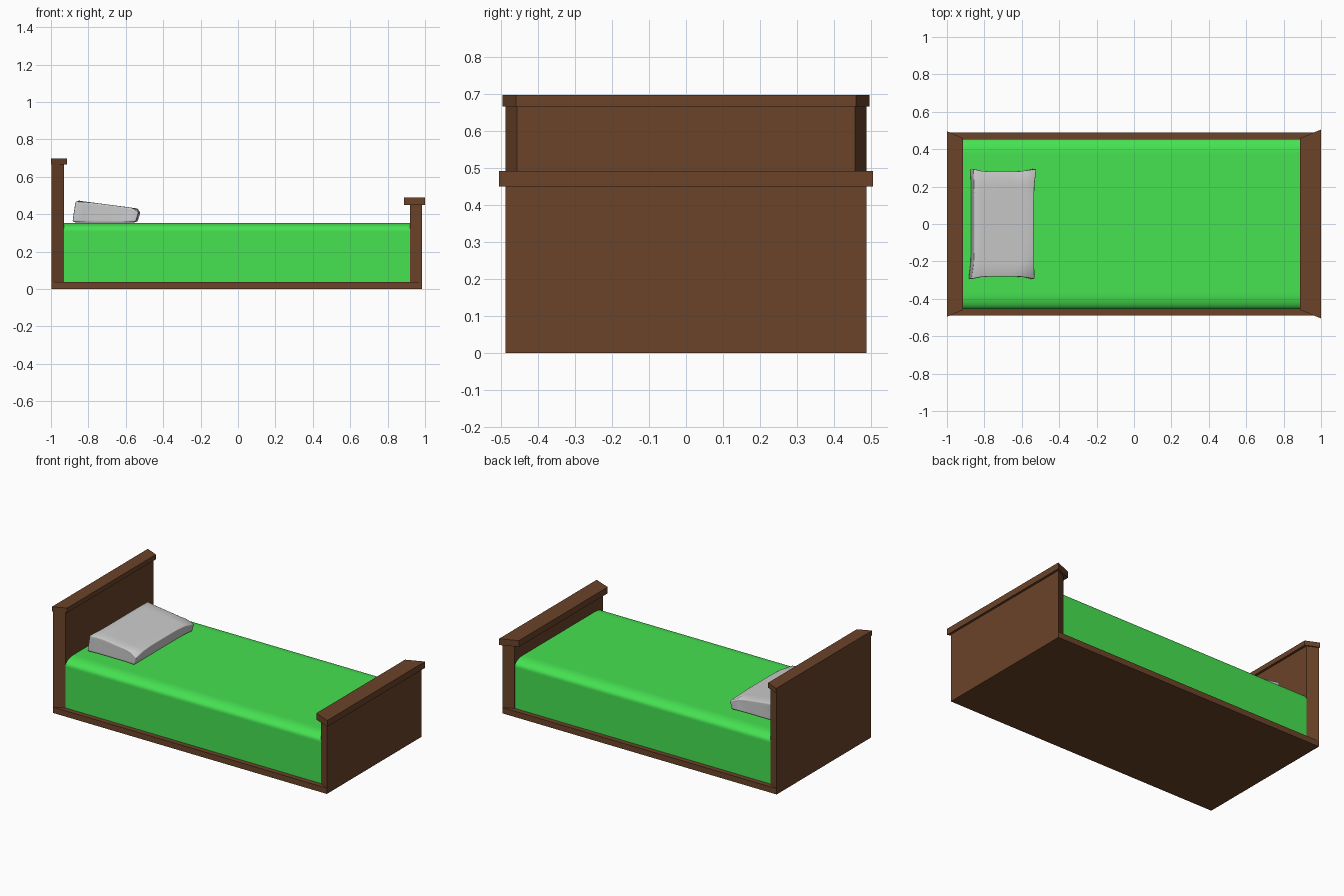
import bpy, bmesh, math

if "Cube" in bpy.data.objects:
    bpy.data.objects.remove(bpy.data.objects["Cube"])


def material(name, rgb):
    m = bpy.data.materials.new(name)
    m.diffuse_color = (*rgb, 1)
    m.use_nodes = True
    m.node_tree.nodes["Principled BSDF"].inputs["Base Color"].default_value = m.diffuse_color
    return m


wood = material("dark_wood", (0.146, 0.056, 0.022))
green = material("green_blanket", (0.061, 0.76, 0.083))


def add_object(name, bm, mat=None, smooth=None):
    bmesh.ops.recalc_face_normals(bm, faces=bm.faces)
    mesh = bpy.data.meshes.new(name)
    bm.to_mesh(mesh)
    bm.free()
    ob = bpy.data.objects.new(name, mesh)
    bpy.context.collection.objects.link(ob)
    if mat:
        mesh.materials.append(mat)
    if smooth:
        bpy.ops.object.select_all(action='DESELECT')
        bpy.context.view_layer.objects.active = ob
        ob.select_set(True)
        bpy.ops.object.shade_smooth_by_angle(angle=math.radians(smooth))
    return ob


def prism(name, points, offset, mat, smooth=None):
    """Extrude a closed outline of 3D points by an offset."""
    bm = bmesh.new()
    face = bm.faces.new([bm.verts.new(p) for p in points])
    ext = bmesh.ops.extrude_face_region(bm, geom=[face], use_keep_orig=True)
    bmesh.ops.translate(bm, vec=offset,
                        verts=[v for v in ext["geom"] if isinstance(v, bmesh.types.BMVert)])
    return add_object(name, bm, mat, smooth)


def board(name, x0, y0, x1, y1, z0, z1):
    """Upright board whose half width goes from y0 at x0 to y1 at x1."""
    outline = [(x0, -y0, z0), (x1, -y1, z0), (x1, y1, z0), (x0, y0, z0)]
    prism(name, outline, (0, 0, z1 - z0), wood)


# Wooden frame: the end boards taper towards the mattress
board("base", -0.998, 0.488, 0.985, 0.488, 0, 0.038)
board("headboard", -0.998, 0.488, -0.93, 0.457, 0.038, 0.666)
board("headboard_cap", -1.0, 0.496, -0.915, 0.459, 0.666, 0.697)
board("footboard", 0.92, 0.457, 0.985, 0.488, 0.038, 0.45)
board("footboard_cap", 0.888, 0.459, 1.0, 0.505, 0.45, 0.491)

# Mattress: rounded along both long upper edges
arc = [(0.375 + 0.08 * math.cos(a), 0.312 + 0.042 * math.sin(a))
       for a in (i * math.pi / 16 for i in range(9))]
half = [(0.455, 0.038), (0.455, 0.305)] + arc + [(0.365, 0.354)]
profile = half + [(-y, z) for y, z in reversed(half)]
prism("mattress", [(-0.932, y, z) for y, z in profile], (1.854, 0, 0), green, 40)

# Pillow: wedge-shaped cushion with flared, pinched corners
bm = bmesh.new()
bmesh.ops.create_cube(bm, size=2)
bmesh.ops.subdivide_edges(bm, edges=bm.edges[:], cuts=7, use_grid_fill=True)
rim = [e for e in bm.edges if e.calc_face_angle() > 1]
for v in bm.verts:
    u, t, w = v.co
    corner = abs(u * t) ** 5
    x = -0.703 + 0.160 * u + 0.008 * w + corner * (0.009 * u + 0.005 * t)
    y = 0.281 * t + 0.013 * t * corner
    top = 0.452 - 0.021 * u - corner * (0.013 + 0.008 * u)
    bottom = 0.356 + 0.004 * corner
    v.co = (x, y, bottom + (top - bottom) * (w + 1) / 2)
bmesh.ops.bevel(bm, geom=rim, offset=0.005, segments=2, profile=0.5, affect='EDGES')
add_object("pillow", bm, None, 50)
